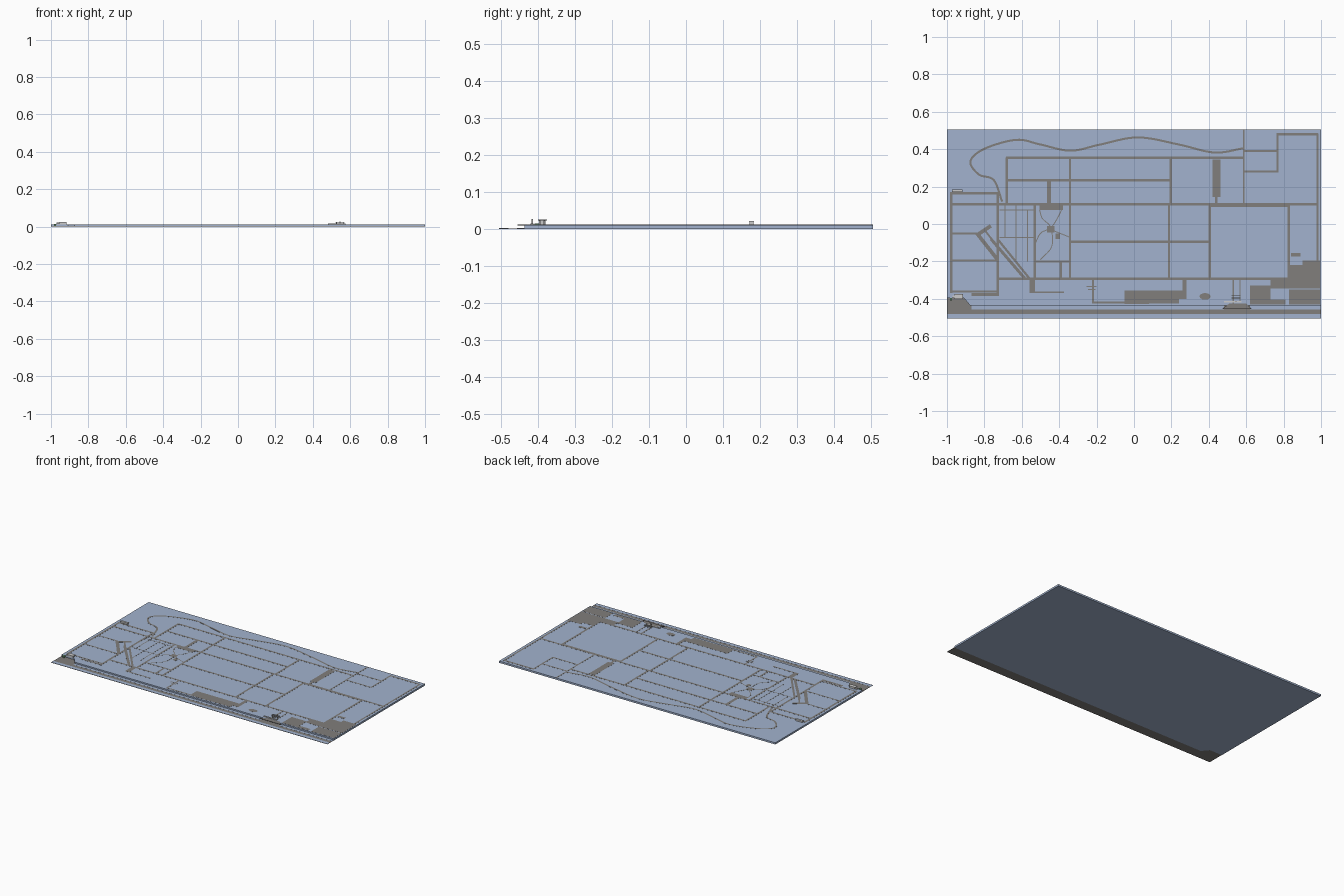
import bpy, bmesh, math
from mathutils import Vector

TOP = 0.0115          # top of the land slab
W = 0.013             # usual road width


def material(name, rgb):
    m = bpy.data.materials.new(name)
    m.diffuse_color = (*rgb, 1)
    return m


LAND = material("land_blue", (0.36, 0.45, 0.62))
PAVE = material("paving_grey", (0.22, 0.21, 0.20))
GREEN = material("shelter_green", (0.15, 0.32, 0.18))


def finish(name, bm, mat):
    bmesh.ops.recalc_face_normals(bm, faces=bm.faces)
    me = bpy.data.meshes.new(name)
    bm.to_mesh(me)
    bm.free()
    ob = bpy.data.objects.new(name, me)
    bpy.context.collection.objects.link(ob)
    if mat:
        me.materials.append(mat)
    return ob


def prism(bm, pts, z0, z1):
    """Extrude a flat outline from z0 to z1."""
    lo = [bm.verts.new((x, y, z0)) for x, y in pts]
    hi = [bm.verts.new((x, y, z1)) for x, y in pts]
    bm.faces.new(lo[::-1])
    bm.faces.new(hi)
    n = len(pts)
    for i in range(n):
        j = (i + 1) % n
        bm.faces.new((lo[i], lo[j], hi[j], hi[i]))


def box(bm, x0, x1, y0, y1, z0, z1):
    prism(bm, [(x0, y0), (x1, y0), (x1, y1), (x0, y1)], z0, z1)


def pave(bm, x0, x1, y0, y1):
    box(bm, x0, x1, y0, y1, TOP - 0.001, TOP + 0.0005)


def ribbon(bm, pts, w):
    """Flat path of constant width along a polyline."""
    pts = [Vector(p) for p in pts]
    left, right = [], []
    for i, p in enumerate(pts):
        d = (pts[min(i + 1, len(pts) - 1)] - pts[max(i - 1, 0)]).normalized()
        n = Vector((-d.y, d.x)) * w / 2
        left.append(p + n)
        right.append(p - n)
    prism(bm, left + right[::-1], TOP - 0.001, TOP + 0.0005)


def smooth(pts, steps=8):
    """Catmull-Rom curve through the points."""
    p = [Vector(q) for q in pts]
    p = [2 * p[0] - p[1]] + p + [2 * p[-1] - p[-2]]
    out = []
    for a, b, c, d in zip(p, p[1:], p[2:], p[3:]):
        for k in range(steps):
            t = k / steps
            out.append(0.5 * (2 * b + (c - a) * t + (2 * a - 5 * b + 4 * c - d) * t * t
                              + (3 * b - a - 3 * c + d) * t ** 3))
    return out + [p[-2]]


# Land slab, set back at the front left corner
bm = bmesh.new()
prism(bm, [(-1, -0.395), (-0.91, -0.395), (-0.875, -0.437), (1, -0.437), (1, 0.505), (-1, 0.505)], 0, TOP)
finish("land_slab", bm, LAND)

# Lower front street: sheet, kerb bands and junctions
bm = bmesh.new()
box(bm, -1, 1, -0.505, -0.437, 0.001, 0.0025)
box(bm, -1, -0.87, -0.44, -0.39, 0.001, 0.0025)
finish("front_street", bm, PAVE)
bm = bmesh.new()
box(bm, -1, 1, -0.505, -0.48, 0.0015, 0.003)
for x0, x1 in ((-0.87, 0.48), (0.62, 1)):
    box(bm, x0, x1, -0.457, -0.437, 0.0015, 0.003)
finish("front_verges", bm, LAND)

# East-west roads: y, x start, x end, width
bm = bmesh.new()
for y, x0, x1, w in [
        (0.355, -0.685, 0.59, W), (0.233, -0.68, 0.2, W), (0.105, -0.985, 0.985, W),
        (0.097, 0.41, 0.83, W), (-0.094, -0.34, 0.405, W), (-0.292, -0.735, 0.9, W),
        (0.39, 0.587, 0.77, 0.01), (0.28, 0.587, 0.77, 0.01), (0.48, 0.763, 0.985, W),
        (0.165, -0.985, -0.725, W), (-0.05, -0.98, -0.83, 0.01), (-0.195, -0.98, -0.73, 0.01),
        (-0.36, -0.98, -0.73, 0.01), (-0.377, -0.87, -0.725, 0.016), (-0.2, -0.53, -0.34, 0.01),
        (0.075, -0.72, -0.53, 0.005), (-0.072, -0.72, -0.53, 0.005), (-0.365, -0.56, -0.375, 0.01),
        (-0.42, -0.225, -0.05, 0.012), (-0.335, -0.255, -0.2, 0.006), (-0.35, -0.245, -0.205, 0.006)]:
    pave(bm, x0, x1, y - w / 2, y + w / 2)
finish("east_west_roads", bm, PAVE)

# North-south roads: x, y start, y end, width
bm = bmesh.new()
for x, y0, y1, w in [
        (-0.68, 0.105, 0.355, W), (-0.342, -0.295, 0.355, W), (0.197, 0.105, 0.355, W),
        (0.187, -0.295, 0.105, W), (0.405, -0.295, 0.105, W), (0.827, -0.295, 0.105, W),
        (0.587, 0.105, 0.505, 0.009), (0.768, 0.275, 0.485, 0.01), (0.98, -0.2, 0.485, 0.011),
        (0.44, 0.1, 0.16, 0.015), (-0.978, -0.37, 0.165, W), (-0.728, -0.385, 0.165, W),
        (-0.53, -0.295, 0.105, 0.012), (-0.392, -0.292, -0.2, 0.012), (-0.455, 0.105, 0.233, 0.02),
        (-0.69, -0.07, 0.105, 0.005), (-0.63, -0.2, 0.105, 0.005), (-0.57, -0.2, 0.075, 0.005),
        (-0.22, -0.425, -0.292, 0.01), (0.27, -0.395, -0.292, 0.022), (0.53, -0.437, -0.292, 0.009),
        (0.567, -0.42, -0.292, 0.007)]:
    pave(bm, x - w / 2, x + w / 2, y0, y1)
finish("north_south_roads", bm, PAVE)

# Car parks and paved yards: x start, x end, y start, y end
bm = bmesh.new()
for r in [(0.42, 0.462, 0.145, 0.345), (-0.505, -0.38, 0.075, 0.105), (-0.56, -0.53, -0.36, -0.295),
          (-0.05, 0.08, -0.427, -0.355), (0.08, 0.28, -0.4, -0.355), (0.08, 0.24, -0.425, -0.4),
          (0.62, 0.73, -0.43, -0.33), (0.73, 0.83, -0.345, -0.292), (0.73, 0.81, -0.43, -0.405),
          (0.83, 0.995, -0.345, -0.22), (0.9, 0.995, -0.22, -0.195), (0.83, 0.995, -0.43, -0.35),
          (0.84, 0.89, -0.175, -0.155), (-0.465, -0.425, -0.045, -0.01), (-0.42, -0.395, -0.08, -0.05)]:
    pave(bm, *r)
prism(bm, [(0.47, -0.455), (0.63, -0.455), (0.6, -0.425), (0.51, -0.425)], TOP - 0.001, TOP + 0.0005)
prism(bm, [(0.38 + 0.03 * math.cos(a * math.pi / 6), -0.387 + 0.018 * math.sin(a * math.pi / 6))
           for a in range(12)], TOP - 0.001, TOP + 0.0005)
finish("paved_yards", bm, PAVE)

# Diagonal avenues in the west quarter
bm = bmesh.new()
for a, b, w in [((-0.765, -0.08), (-0.585, -0.29), 0.016), ((-0.73, -0.08), (-0.56, -0.29), 0.012),
                ((-0.84, -0.05), (-0.73, -0.19), 0.02), ((-0.84, -0.06), (-0.765, -0.01), 0.02),
                ((-0.8, -0.03), (-0.735, -0.115), 0.01)]:
    ribbon(bm, [a, b], w)
finish("diagonal_avenues", bm, PAVE)

# Winding road along the north side
bm = bmesh.new()
ribbon(bm, smooth([(0.587, 0.405), (0.43, 0.382), (0.24, 0.425), (0.02, 0.463), (-0.18, 0.425),
                   (-0.34, 0.392), (-0.5, 0.425), (-0.63, 0.45), (-0.8, 0.402), (-0.875, 0.335),
                   (-0.83, 0.265), (-0.75, 0.235), (-0.705, 0.12)]), 0.011)
finish("winding_road", bm, PAVE)

# Curved footpaths around the central park
bm = bmesh.new()
ribbon(bm, smooth([(-0.505, 0.075), (-0.49, 0.03), (-0.445, -0.02), (-0.44, -0.12), (-0.5, -0.19)]), 0.005)
ribbon(bm, smooth([(-0.38, 0.09), (-0.41, 0.03), (-0.445, -0.02), (-0.5, -0.05), (-0.53, -0.11)]), 0.005)
ribbon(bm, [(-0.445, -0.03), (-0.345, -0.07)], 0.005)
finish("park_footpaths", bm, PAVE)

# Small pavilion at the north west
bm = bmesh.new()
box(bm, -0.97, -0.92, 0.172, 0.182, TOP, 0.021)
box(bm, -0.973, -0.917, 0.17, 0.184, 0.021, 0.0225)
finish("north_pavilion", bm, None)

# Gatehouse with stepped roof at the south west
bm = bmesh.new()
box(bm, -0.955, -0.918, -0.395, -0.38, TOP, 0.024)
box(bm, -0.96, -0.913, -0.4, -0.375, 0.024, 0.026)
box(bm, -0.97, -0.955, -0.395, -0.382, TOP, 0.018)
finish("gatehouse", bm, None)
bm = bmesh.new()
box(bm, -0.985, -0.972, -0.41, -0.395, 0.0025, 0.015)
finish("gate_shelter", bm, GREEN)

# Entrance gateway: posts, beams and low wall at the south
bm = bmesh.new()
for x in (0.527, 0.545, 0.563):
    for y in (-0.395, -0.383):
        box(bm, x - 0.002, x + 0.002, y - 0.002, y + 0.002, TOP, 0.024)
for y in (-0.395, -0.383):
    box(bm, 0.52, 0.57, y - 0.002, y + 0.002, 0.022, 0.025)
box(bm, 0.542, 0.548, -0.418, -0.414, TOP, 0.027)
box(bm, 0.48, 0.575, -0.42, -0.412, TOP, 0.0155)
finish("entrance_gateway", bm, None)
